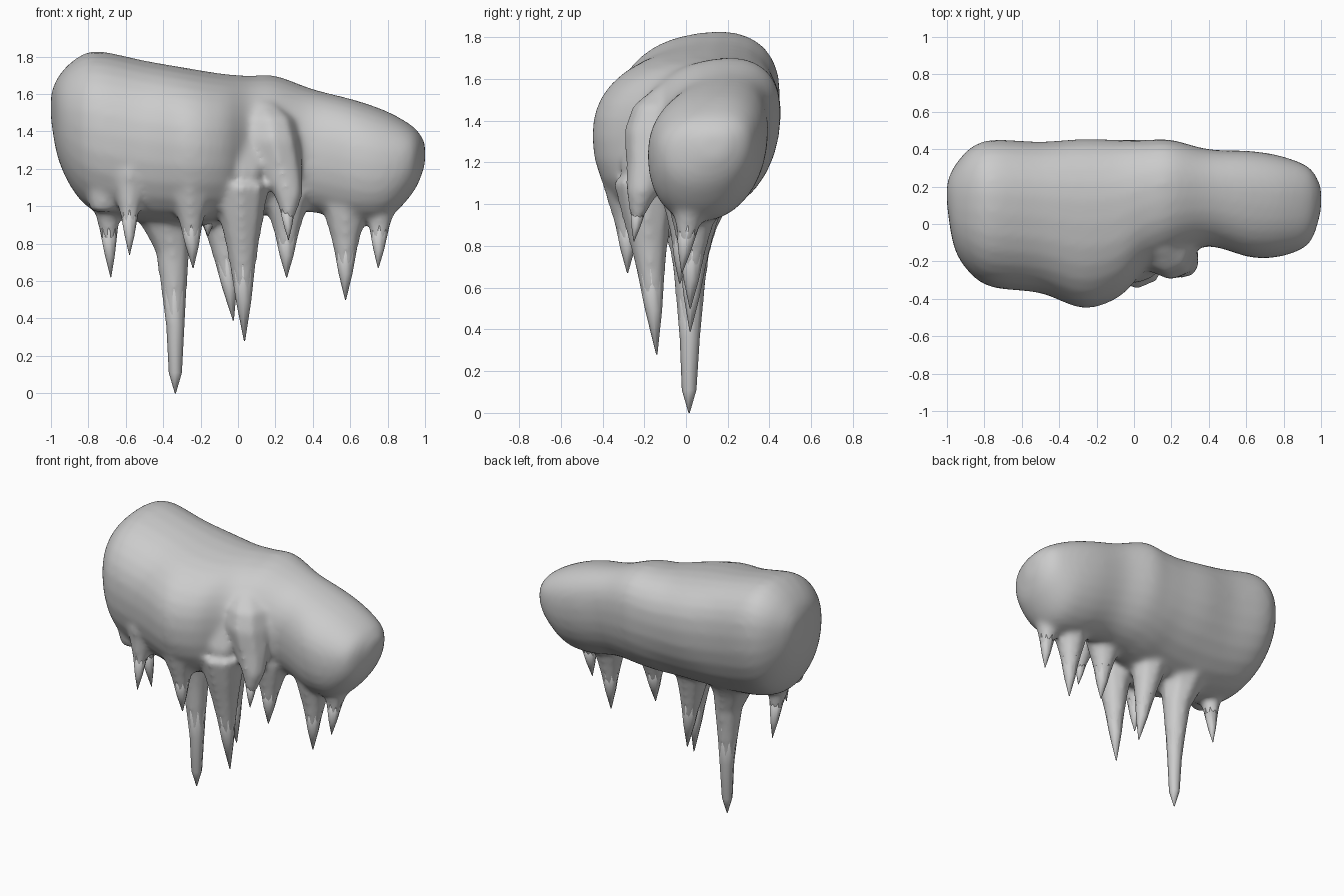
import bpy
import bmesh
from math import cos, sin, pi

if "Cube" in bpy.data.objects:
    bpy.data.objects.remove(bpy.data.objects["Cube"])

ice = bpy.data.materials.new("pale grey ice")
ice.use_nodes = True
ice.diffuse_color = (0.6, 0.6, 0.6, 1)
ice.node_tree.nodes["Principled BSDF"].inputs["Base Color"].default_value = ice.diffuse_color


def loft(bm, rings):
    """Skin a list of equal-length point rings and close both ends."""
    rings = [[bm.verts.new(p) for p in ring] for ring in rings]
    count = len(rings[0])
    for a, b in zip(rings, rings[1:]):
        for i in range(count):
            j = (i + 1) % count
            bm.faces.new((a[i], a[j], b[j], b[i]))
    bm.faces.new(rings[0])
    bm.faces.new(rings[-1])


def finish(bm, name):
    bmesh.ops.recalc_face_normals(bm, faces=bm.faces)
    mesh = bpy.data.meshes.new(name)
    bm.to_mesh(mesh)
    bm.free()
    mesh.materials.append(ice)
    mesh.polygons.foreach_set("use_smooth", [True] * len(mesh.polygons))
    obj = bpy.data.objects.new(name, mesh)
    bpy.context.collection.objects.link(obj)
    return obj


def smooth_sections(rows, steps=4):
    """Pass a smooth curve through each column of the section list."""
    padded = [rows[0], *rows, rows[-1]]
    result = []
    for a, b, c, d in zip(padded, padded[1:], padded[2:], padded[3:]):
        for k in range(steps):
            t = k / steps
            result.append([q + t * (r - p) / 2 + t * t * (p - 2.5 * q + 2 * r - s / 2)
                           + t ** 3 * (1.5 * (q - r) + (s - p) / 2)
                           for p, q, r, s in zip(a, b, c, d)])
    return result + [rows[-1]]


def body_ring(x, front, back, bottom, top):
    """Rounded cross-section, widest higher up at the back than at the front."""
    mid = bottom + 0.58 * (top - bottom)
    ring = []
    for i in range(28):
        c, s = cos(i * pi / 14), sin(i * pi / 14)
        power = 0.85 if s > 0 else 0.95
        c = abs(c) ** power * (1 if c > 0 else -1)
        s = abs(s) ** power * (1 if s > 0 else -1)
        height = top - mid if s > 0 else mid - bottom
        ring.append((x, (front + back) / 2 + c * (back - front) / 2,
                     mid + s * height + 0.07 * c * (top - bottom)))
    return ring


def round_rings(points):
    """Horizontal eight-sided rings from (x, y, z, radius) points."""
    return [[(x + r * cos(k * pi / 4), y + r * sin(k * pi / 4), z) for k in range(8)]
            for x, y, z, r in points]


def spike_points(x, y, tip, root, radius, lean_x, lean_y):
    """Concave taper from a flared root down to a sharp tip."""
    points = []
    for t, width in [(1, 1), (0.8, 0.8), (0.6, 0.58), (0.25, 0.26), (0, 0.02)]:
        points.append((x + lean_x * t, y + lean_y * t, tip + t * (root - tip), radius * width))
    return points


# Main mass: x, front, back, bottom, top
sections = [
    (-1, 0.1, 0.22, 1.46, 1.6), (-0.96, -0.13, 0.31, 1.25, 1.69),
    (-0.87, -0.27, 0.41, 1.07, 1.78), (-0.75, -0.34, 0.45, 0.97, 1.82),
    (-0.5, -0.37, 0.44, 0.92, 1.77), (-0.27, -0.45, 0.455, 0.91, 1.73),
    (-0.08, -0.39, 0.45, 0.92, 1.7), (0.06, -0.25, 0.45, 0.94, 1.69),
    (0.2, -0.18, 0.45, 0.96, 1.69), (0.4, -0.12, 0.4, 0.97, 1.62),
    (0.63, -0.18, 0.39, 0.92, 1.56), (0.8, -0.17, 0.36, 0.94, 1.5),
    (0.94, -0.1, 0.3, 1.08, 1.42), (1, 0.07, 0.2, 1.22, 1.34),
]
bm = bmesh.new()
loft(bm, [body_ring(*s) for s in smooth_sections(sections)])

# Icicles: x, y, tip height, root height, root radius, root lean
icicles = [
    (-0.68, 0, 0.62, 1.08, 0.1, -0.02, -0.06), (-0.58, -0.3, 0.74, 1.15, 0.1, 0, 0.06),
    (-0.24, -0.28, 0.67, 1.12, 0.13, -0.02, 0), (-0.16, -0.08, 0.84, 1.08, 0.1, 0, 0),
    (-0.025, 0.02, 0.39, 1.08, 0.15, -0.08, 0.03), (0.035, -0.14, 0.28, 1.12, 0.155, -0.02, -0.06),
    (0.26, -0.03, 0.62, 1.08, 0.14, 0, 0.04), (0.27, -0.25, 0.82, 1.1, 0.08, -0.01, 0.04),
    (0.575, 0.02, 0.5, 1.05, 0.14, 0, 0.02), (0.75, -0.02, 0.67, 1.06, 0.11, 0.01, 0.05),
]
spikes = [spike_points(*i) for i in icicles]

# Long icicle with a flared root
spikes.append([(-0.4, 0.02, 1, 0.19), (-0.38, 0.02, 0.88, 0.13), (-0.35, 0.02, 0.76, 0.095),
               (-0.335, 0.018, 0.36, 0.048), (-0.335, 0.015, 0.11, 0.035), (-0.335, 0.015, 0, 0.003)])

# Whole icicles join the mass so that their roots blend into it
for points in spikes:
    loft(bm, round_rings(points))

# Drip bulge running down the front of the narrow side
loft(bm, round_rings([
    (0.13, -0.08, 1.56, 0.07), (0.17, -0.13, 1.47, 0.13), (0.19, -0.16, 1.35, 0.14),
    (0.23, -0.17, 1.2, 0.12), (0.27, -0.21, 1.06, 0.08), (0.27, -0.23, 0.95, 0.04)]))

# Front skirt folds above the foremost icicles
for x, y, r in [(-0.72, -0.16, 0.12), (-0.58, -0.25, 0.1), (-0.25, -0.28, 0.14), (0.02, -0.19, 0.13)]:
    loft(bm, round_rings([(x, y + 0.04, 1.4, r * 0.8), (x, y, 1.18, r), (x, y, 0.97, r * 0.6)]))

body = finish(bm, "ice_mass")
remesh = body.modifiers.new("blend", "REMESH")
remesh.mode = "VOXEL"
remesh.voxel_size = 0.017
remesh.use_smooth_shade = True
smooth = body.modifiers.new("soften", "SMOOTH")
smooth.iterations = 14
smooth.factor = 0.5

# Sharp lower icicles continue the blended roots
for n, points in enumerate(spikes):
    x, y, z, r = points[2]
    bm = bmesh.new()
    loft(bm, round_rings([(x, y, z, r * 0.88)] + points[3:]))
    finish(bm, "long_icicle_tip" if n == len(spikes) - 1 else f"icicle_tip_{n + 1}")
